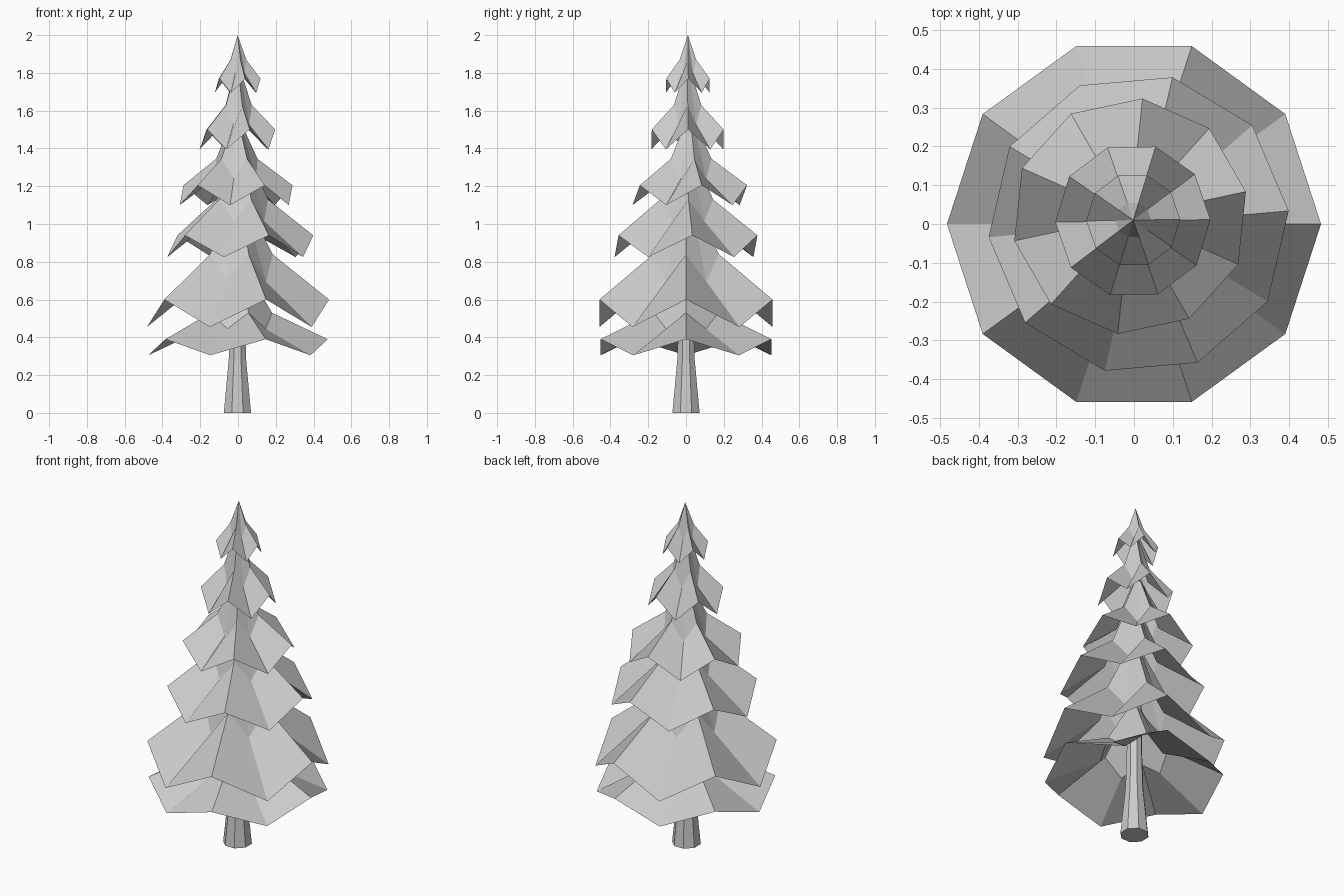
import bpy, bmesh
from math import cos, sin, radians

if "Cube" in bpy.data.objects:
    bpy.data.objects.remove(bpy.data.objects["Cube"])


def make_object(name, rings, caps=False):
    """Skin a list of equal-length point rings with flat quads."""
    bm = bmesh.new()
    loops = [[bm.verts.new(p) for p in ring] for ring in rings]
    n = len(loops[0])
    for a, b in zip(loops, loops[1:]):
        for i in range(n):
            j = (i + 1) % n
            bm.faces.new((a[i], a[j], b[j], b[i]))
    if caps:
        bm.faces.new(loops[0][::-1])
        bm.faces.new(loops[-1])
    bmesh.ops.remove_doubles(bm, verts=bm.verts, dist=0.0005)
    mesh = bpy.data.meshes.new(name)
    bm.to_mesh(mesh)
    bm.free()
    obj = bpy.data.objects.new(name, mesh)
    bpy.context.collection.objects.link(obj)
    return obj


def pleated_ring(cx, cy, r, z_high, z_low, turn):
    """Ten points alternating between a raised ridge and a lowered valley."""
    pts = []
    for i in range(10):
        a = radians(36 * i + turn)
        pts.append((cx + r * cos(a), cy + r * sin(a), z_low if i % 2 else z_high))
    return pts


def plain_ring(cx, cy, r, z, n):
    return [(cx + r * cos(radians(360 * (i + 0.5) / n)),
             cy + r * sin(radians(360 * (i + 0.5) / n)), z) for i in range(n)]


# Trunk: flared foot, thinning upward
make_object("trunk", [plain_ring(-0.003, 0, r, z, 8) for r, z in
                      ((0.078, 0), (0.050, 0.28), (0.043, 0.5), (0.036, 1.1), (0.015, 1.78))],
            caps=True)

# Branch tiers: centre, rim radius, rim high/low z, mid ridge z, top radius/z, turn
tiers = [
    (0.000, 0.000, 0.475, 0.39, 0.305, 0.53, 0.030, 0.78, 0),
    (0.000, 0.000, 0.482, 0.60, 0.455, 0.84, 0.030, 1.15, 0),
    (0.012, 0.000, 0.388, 0.94, 0.825, 1.13, 0.028, 1.40, 5),
    (-0.01, 0.020, 0.305, 1.205, 1.10, 1.345, 0.025, 1.54, 12),
    (-0.003, 0.008, 0.200, 1.50, 1.395, 1.63, 0.020, 1.80, 1),
    (-0.002, 0.010, 0.121, 1.77, 1.695, 1.87, 0.000, 2.00, 1),
]
for k, (cx, cy, r, zh, zl, zm, rt, zt, turn) in enumerate(tiers, 1):
    make_object(f"branch_tier_{k}", [
        pleated_ring(cx, cy, r, zh, zl, turn),
        pleated_ring(cx, cy, r * 0.38, zm, zm - (zh - zl), turn),
        pleated_ring(cx, cy, rt, zt, zt, turn)])
